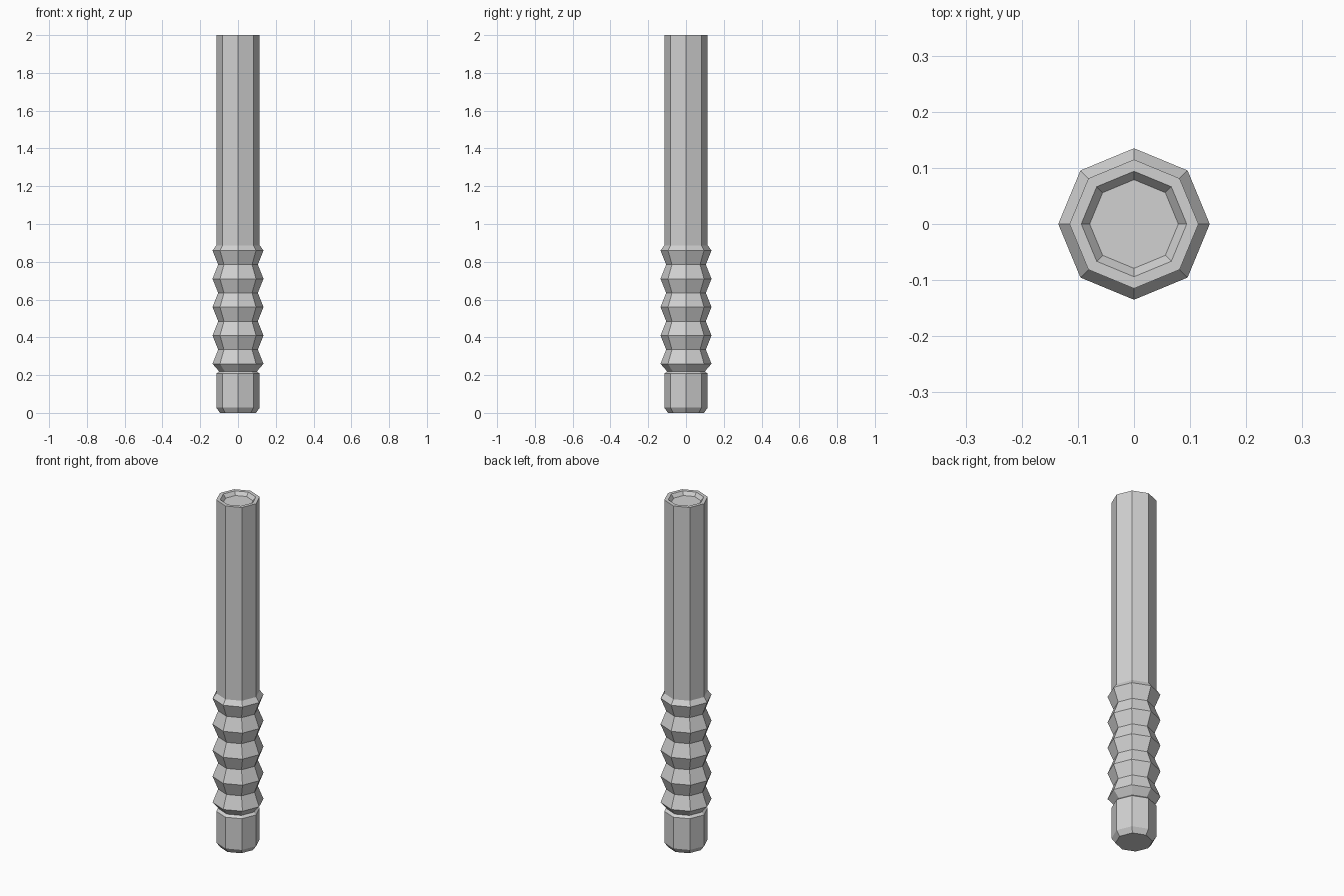
import bpy, bmesh, math

cube = bpy.data.objects.get("Cube")
if cube:
    bpy.data.objects.remove(cube, do_unlink=True)

SIDES = 8

# Single plain metal colour
metal = bpy.data.materials.new("light_grey")
metal.use_nodes = True
colour = (0.64, 0.64, 0.64, 1)
metal.diffuse_color = colour
metal.node_tree.nodes["Principled BSDF"].inputs["Base Color"].default_value = colour


def lathe(name, profile, cap_start=False, cap_end=False):
    """Turn an outline of (radius, height) points into an eight-sided part."""
    bm = bmesh.new()
    rings = []
    for r, z in profile:
        angles = [math.tau * i / SIDES for i in range(SIDES)]
        rings.append([bm.verts.new((r * math.cos(a), r * math.sin(a), z)) for a in angles])
    for low, high in zip(rings, rings[1:]):
        for i in range(SIDES):
            j = (i + 1) % SIDES
            bm.faces.new((low[i], low[j], high[j], high[i]))
    if cap_start:
        bm.faces.new(rings[0][::-1])
    if cap_end:
        bm.faces.new(rings[-1])
    mesh = bpy.data.meshes.new(name)
    bm.to_mesh(mesh)
    bm.free()
    mesh.materials.append(metal)
    obj = bpy.data.objects.new(name, mesh)
    bpy.context.collection.objects.link(obj)
    return obj


# Pommel with chamfered base, narrowing into the neck groove
lathe("pommel", [(0.095, 0), (0.115, 0.028), (0.115, 0.208), (0.1, 0.22)], cap_start=True)

# Ribbed grip: alternating ridges and valleys
RIDGES, PITCH, FIRST = 5, 0.15, 0.26
ribs = [(0.1, 0.22)]
for k in range(RIDGES):
    z = FIRST + k * PITCH
    ribs.append((0.135, z))
    if k < RIDGES - 1:
        ribs.append((0.105, z + PITCH / 2))
ribs.append((0.115, 0.887))
lathe("grip", ribs)

# Long shaft with a shallow recess in its top end
lathe("shaft", [(0.115, 0.887), (0.115, 2), (0.094, 2), (0.079, 1.98)], cap_end=True)
